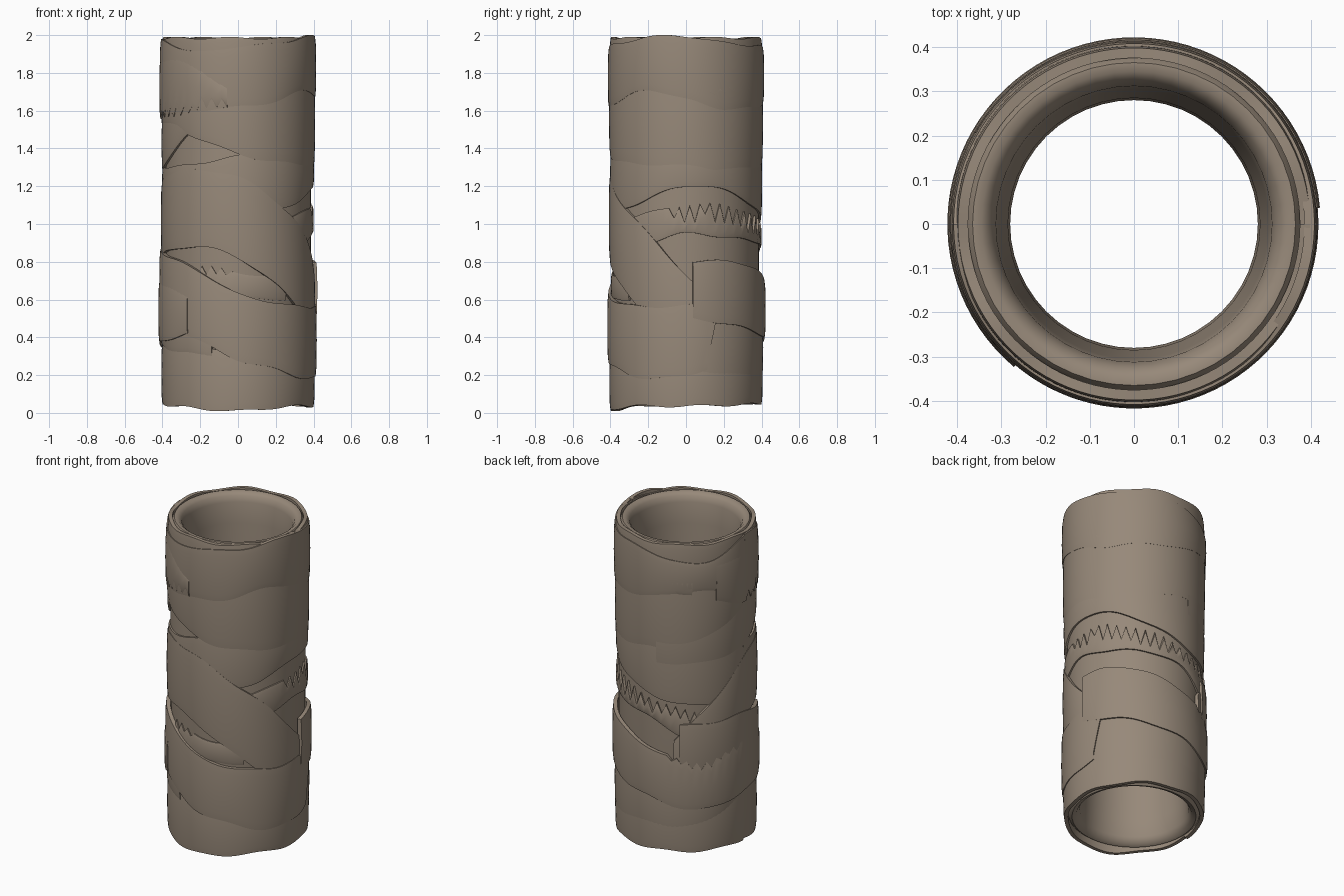
import bpy, bmesh, math, random
random.seed(4)

cloth = bpy.data.materials.new("worn brown cloth")
cloth.diffuse_color = (0.31, 0.25, 0.193, 1)


def finish(bm, name, angle=40):
    bmesh.ops.recalc_face_normals(bm, faces=bm.faces)
    me = bpy.data.meshes.new(name)
    bm.to_mesh(me)
    bm.free()
    ob = bpy.data.objects.new(name, me)
    bpy.context.collection.objects.link(ob)
    me.materials.append(cloth)
    bpy.ops.object.select_all(action='DESELECT')
    ob.select_set(True)
    bpy.context.view_layer.objects.active = ob
    bpy.ops.object.shade_smooth_by_angle(angle=math.radians(angle))
    return ob


def ease(pts, col, a):
    """Smooth (cubic) interpolation of one column of the key points."""
    i = 0
    while i < len(pts) - 2 and a > pts[i + 1][0]:
        i += 1
    def slope(k):
        p, q = pts[max(k - 1, 0)], pts[min(k + 1, len(pts) - 1)]
        return (q[col] - p[col]) / (q[0] - p[0])
    h = pts[i + 1][0] - pts[i][0]
    t = (a - pts[i][0]) / h
    return ((2*t**3 - 3*t**2 + 1) * pts[i][col] + (t**3 - 2*t**2 + t) * h * slope(i)
            + (3*t**2 - 2*t**3) * pts[i + 1][col] + (t**3 - t**2) * h * slope(i + 1))


def wrap(name, r, pts, fray_lo=0, fray_hi=0, fray_from=-999, fray_to=999, torn=0):
    """Cloth strip round the tube; pts are (angle, low z, high z)."""
    bm = bmesh.new()
    a0, a1 = pts[0][0], pts[-1][0]
    n = int((a1 - a0) / 4)
    rings = []
    for i in range(n + 1):
        a = a0 + (a1 - a0) * i / n
        lo, hi = ease(pts, 1, a), ease(pts, 2, a)
        wob = 0.006 * math.sin(a * 0.13 + r * 900)
        lo += wob
        hi -= wob
        if fray_from <= a <= fray_to and i % 2:
            lo += fray_lo * random.uniform(0.5, 1)
            hi -= fray_hi * random.uniform(0.5, 1)
        lo, hi = max(lo, 0.0), min(hi, 2.0)
        ring = []
        for k, (t, dr) in enumerate(((0, -.025), (0, -.002), (.12, .002), (.5, .004),
                                     (.88, .002), (1, -.002), (1, -.025))):
            b = a
            if i == n and torn:                       # slanted torn end
                b += torn * (t - 0.5)
            b = math.radians(b)
            ring.append(bm.verts.new(((r + dr) * math.cos(b), (r + dr) * math.sin(b),
                                      lo + (hi - lo) * t)))
        rings.append(ring)
    for p, q in zip(rings, rings[1:]):
        for k in range(len(p)):
            m = (k + 1) % len(p)
            bm.faces.new((p[k], q[k], q[m], p[m]))
    bm.faces.new(rings[0])
    bm.faces.new(rings[-1])
    return finish(bm, name)


# Hollow tube with rounded rims
profile = [(.385, .10), (.375, .06), (.355, .045), (.33, .055), (.312, .09), (.305, .2),
           (.285, .6), (.28, 1.0), (.285, 1.4), (.305, 1.8), (.312, 1.93), (.325, 1.965),
           (.345, 1.983), (.365, 1.983), (.38, 1.96), (.388, 1.92)]
bm = bmesh.new()
N = 48
cols = [[bm.verts.new((r * math.cos(2*math.pi*i/N), r * math.sin(2*math.pi*i/N), z))
         for r, z in profile] for i in range(N)]
for i in range(N):
    p, q = cols[i], cols[(i + 1) % N]
    for k in range(len(profile)):
        m = (k + 1) % len(profile)
        bm.faces.new((p[k], q[k], q[m], p[m]))
finish(bm, "tube", 50)

# Wraps, bottom to top (270 = front, 360 = right, 450 = back, 540 = left)
wrap("bottom_wrap", .402, [(180, .05, .37), (225, .03, .35), (270, .01, .32), (315, .035, .31),
                           (360, .035, .33), (450, .05, .38), (540, .05, .37)])
wrap("low_back_wrap", .405, [(350, .24, .55), (390, .18, .5), (450, .19, .5), (495, .2, .5),
                             (540, .35, .6), (570, .33, .55), (610, .3, .5)])
wrap("low_front_wrap", .413, [(120, .55, .85), (150, .55, .86), (180, .50, .86), (210, .46, .82),
                              (240, .38, .75), (270, .28, .63), (300, .23, .585),
                              (330, .18, .56), (360, .2, .57), (380, .24, .57)], torn=10)
wrap("low_rear_wrap", .418, [(365, .5, .80), (400, .46, .8), (450, .39, .7), (495, .32, .62),
                             (540, .37, .70), (560, .38, .68), (590, .42, .62)],
     fray_hi=.05, fray_from=470, fray_to=530)
wrap("frayed_wrap", .397, [(290, .85, 1.0), (330, .9, 1.06), (360, .95, 1.1), (390, .93, 1.1),
                           (450, .88, 1.0), (500, .72, .92), (545, .7, .9)],
     fray_hi=.11, fray_from=345, fray_to=500)
wrap("inner_frayed_wrap", .394, [(200, .6, .72), (240, .6, .78), (270, .6, .74), (310, .6, .72)],
     fray_hi=.06, fray_from=225, fray_to=262)
wrap("middle_arch_wrap", .405, [(115, .45, .75), (135, .55, .9), (180, .82, 1.2), (210, .86, 1.27),
                                (240, .88, 1.285), (270, .82, 1.25), (300, .68, 1.12),
                                (330, .52, .95), (360, .4, .73), (380, .3, .58)])
wrap("upper_middle_wrap", .399, [(180, 1.0, 1.3), (225, 1.0, 1.31), (270, 1.02, 1.36),
                                 (315, 1.1, 1.4), (360, 1.2, 1.4), (390, 1.18, 1.4),
                                 (450, 1.03, 1.4), (495, .97, 1.4), (540, 1.0, 1.3)])
wrap("diagonal_wrap", .401, [(100, 1.2, 1.5), (150, 1.22, 1.55), (190, 1.3, 1.6),
                             (228, 1.47, 1.65), (240, 1.52, 1.66)])
wrap("upper_wrap", .404, [(180, 1.54, 1.75), (210, 1.51, 1.75), (240, 1.45, 1.75),
                          (270, 1.37, 1.75), (300, 1.33, 1.75), (360, 1.3, 1.75),
                          (390, 1.28, 1.75), (450, 1.32, 1.75), (495, 1.35, 1.8),
                          (540, 1.53, 1.8)])
wrap("rim_wrap", .4, [(0, 1.75, 1.985), (180, 1.75, 1.985), (360, 1.75, 1.985)])
wrap("top_wrap", .41, [(180, 1.6, 1.98), (210, 1.58, 1.95), (240, 1.6, 1.91), (270, 1.62, 1.94),
                       (300, 1.65, 1.955), (330, 1.71, 1.99), (360, 1.66, 1.995),
                       (390, 1.61, 1.96), (450, 1.64, 1.93), (495, 1.7, 1.87), (540, 1.6, 1.97)])
wrap("top_torn_strip", .413, [(150, 1.62, 1.86), (180, 1.56, 1.87), (210, 1.57, 1.88),
                              (240, 1.6, 1.83), (262, 1.62, 1.72)],
     fray_lo=.06, fray_from=185)
wrap("top_rear_tatter", .409, [(378, 1.68, 1.72), (400, 1.68, 1.78), (430, 1.68, 1.82),
                               (450, 1.68, 1.82), (490, 1.68, 1.82)], fray_hi=.07, fray_to=450)
